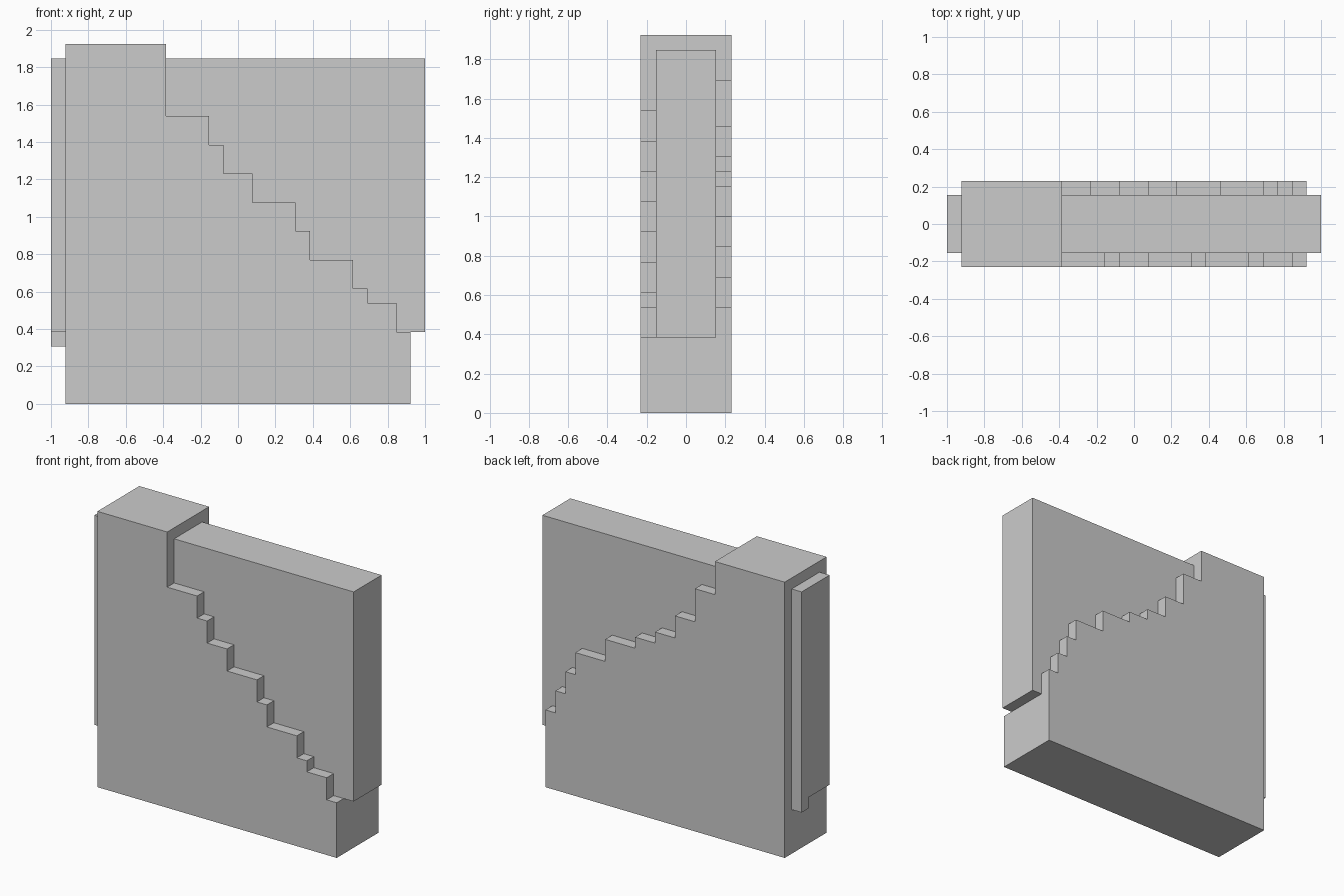
import bpy, bmesh

if "Cube" in bpy.data.objects:
    bpy.data.objects.remove(bpy.data.objects["Cube"])

U = 1 / 13  # module: the whole model sits on this grid


def prism(name, profile, y0, y1):
    """Extrude an x-z outline from y0 to y1 (grid units)."""
    bm = bmesh.new()
    face = bm.faces.new([bm.verts.new((x * U, y0 * U, z * U)) for x, z in profile])
    new = bmesh.ops.extrude_face_region(bm, geom=[face])["geom"]
    bmesh.ops.translate(bm, vec=(0, (y1 - y0) * U, 0),
                        verts=[v for v in new if isinstance(v, bmesh.types.BMVert)])
    bmesh.ops.recalc_face_normals(bm, faces=bm.faces)
    me = bpy.data.meshes.new(name)
    bm.to_mesh(me)
    bm.free()
    ob = bpy.data.objects.new(name, me)
    bpy.context.collection.objects.link(ob)
    return ob


def box(name, x0, x1, y0, y1, z0, z1):
    return prism(name, [(x0, z0), (x1, z0), (x1, z1), (x0, z1)], y0, y1)


def stepped(name, steps, y0, y1):
    """Wall layer with a full-height column at left; steps are (right end x, height)."""
    pts, x = [(-12, 0), (-12, 25), (-5, 25)], -5
    for x_end, z in steps:
        pts += [(x, z), (x_end, z)]
        x = x_end
    return prism(name, pts + [(x, 0)], y0, y1)


# Front and back halves of the wall, each with its own broken edge
wall = stepped("stepped_wall", [(-2, 20), (-1, 18), (1, 16), (4, 14), (5, 12),
                                (8, 10), (9, 8), (11, 7), (12, 5)], -3, 0)
back = stepped("back_steps", [(-3, 22), (-1, 19), (1, 17), (3, 16), (6, 15),
                              (9, 13), (10, 11), (11, 9), (12, 7)], 0, 3)
# Inner panel and the small tab below its left edge
panel = box("inner_panel", -13, 13, -2, 2, 5, 24)
tab = box("panel_tab", -13, -11, 1, 2, 4, 6)

# Fuse everything into one clean shell
parts = [back, panel, tab]
for part in parts:
    mod = wall.modifiers.new(part.name, 'BOOLEAN')
    mod.operation, mod.solver, mod.object = 'UNION', 'EXACT', part
bpy.context.view_layer.update()
mesh = bpy.data.meshes.new_from_object(
    wall.evaluated_get(bpy.context.evaluated_depsgraph_get()))
wall.modifiers.clear()
wall.data = mesh
for part in parts:
    bpy.data.objects.remove(part)

# Remove leftover seams on flat areas
bm = bmesh.new()
bm.from_mesh(mesh)
bmesh.ops.remove_doubles(bm, verts=bm.verts, dist=1e-4)
bmesh.ops.dissolve_limit(bm, angle_limit=0.01, verts=bm.verts, edges=bm.edges)
bm.to_mesh(mesh)
bm.free()
